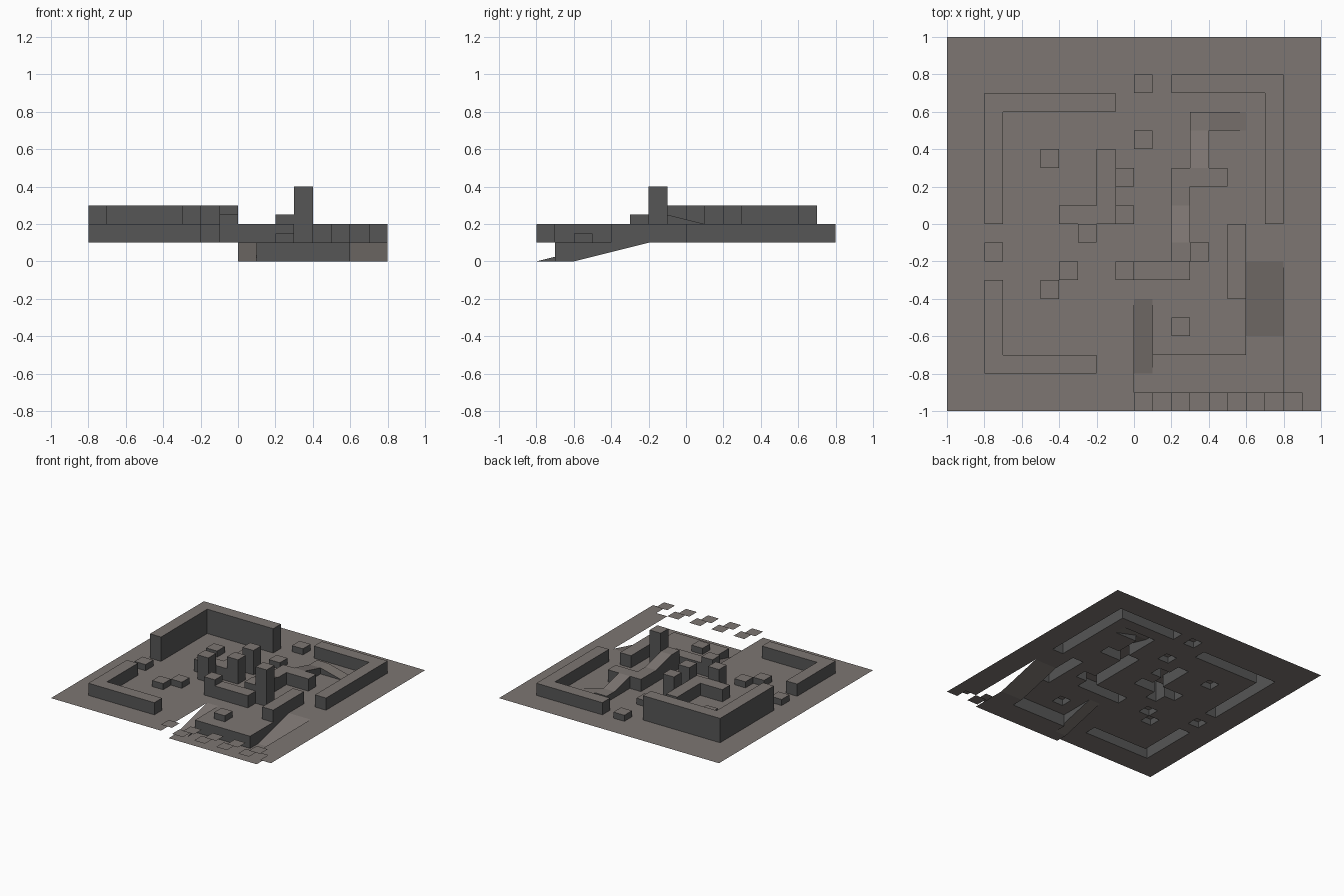
import bpy
from mathutils import Vector

if "Cube" in bpy.data.objects:
    bpy.data.objects.remove(bpy.data.objects["Cube"])


def material(name, rgb):
    m = bpy.data.materials.new(name)
    m.diffuse_color = (*rgb, 1)
    m.use_nodes = True
    m.node_tree.nodes["Principled BSDF"].inputs["Base Color"].default_value = m.diffuse_color
    return m


TOP = material("warm_grey_top", (0.205, 0.181, 0.168))
WALL = material("dark_grey_wall", (0.093, 0.093, 0.093))

# The map is a 20 x 20 grid; positions in tenths, heights in hundredths.
cells = {}


def stamp(part, x0, x1, y0, y1, z):
    """Fill a rectangle of cells; z is a height or a ramp function of (x, y)."""
    f = z if callable(z) else (lambda x, y: z)
    for i in range(x0, x1):
        for j in range(y0, y1):
            cells[i, j] = (part, f)


stamp("ground", -10, 10, -10, 10, 10)

# sunken road with two ramps around a raised ledge
stamp("sunken_road", 0, 8, -9, -2, 0)
stamp("ground", 1, 6, -7, -2, 10)
stamp("ground", 0, 1, -4, -2, 10)
stamp("sunken_road", 0, 1, -8, -4, lambda x, y: (y + 8) * 2.5)
stamp("sunken_road", 6, 8, -6, -2, lambda x, y: (y + 6) * 2.5)

# row of loose front tiles, alternating in height
for i in range(9):
    stamp("front_tiles", i, i + 1, -10, -9, 10 if i % 2 else 15)

# corner walls
stamp("tall_corner_wall", -8, -7, 0, 7, 30)
stamp("tall_corner_wall", -8, -1, 6, 7, 30)
stamp("right_corner_wall", 2, 8, 7, 8, 20)
stamp("right_corner_wall", 7, 8, 0, 8, 20)
stamp("left_corner_wall", -8, -7, -8, -3, 20)
stamp("left_corner_wall", -8, -2, -8, -7, 20)
stamp("side_wall", 5, 6, -4, 0, 20)

# scattered low crates
for x, y in [(0, 7), (0, 4), (-5, 3), (-8, -2), (-4, -3), (-5, -4), (2, -6)]:
    stamp("low_crates", x, x + 1, y, y + 1, 15)

# central wall with three columns
stamp("central_wall", -2, -1, 0, 4, 20)
stamp("central_wall", -4, -2, 0, 1, 20)
for x, y in [(-1, 0), (-1, 2), (-3, -1)]:
    stamp("columns", x, x + 1, y, y + 1, 30)

# front wall, step and tower
stamp("front_wall", 0, 3, -3, -2, 20)
stamp("front_wall", -1, 0, -3, -2, 25)
stamp("tower", 3, 4, -2, -1, 40)

# raised walkway that descends in three ramps
stamp("walkway", 2, 3, -2, -1, 25)
stamp("walkway", 2, 3, -1, 1, lambda x, y: 22.5 - y * 2.5)
stamp("walkway", 2, 3, 1, 3, 20)
stamp("walkway", 3, 5, 2, 3, 20)
stamp("walkway", 3, 4, 3, 5, lambda x, y: 27.5 - y * 2.5)
stamp("walkway", 3, 4, 5, 6, 15)
stamp("walkway", 4, 6, 5, 6, lambda x, y: 25 - x * 2.5)

faces = {}


def add(part, pts, facing, mat):
    """Store a face turned towards the given direction, without doubled points."""
    pts = [p for k, p in enumerate(pts) if p not in pts[:k]]
    if len(pts) < 3:
        return
    a, b, c = (Vector(p) for p in pts[:3])
    if (b - a).cross(c - a).dot(Vector(facing)) < 0:
        pts.reverse()
    faces.setdefault(part, []).append((pts, mat))


def point(f, x, y):
    return (x / 10, y / 10, f(x, y) / 100)


def open_edge(ca, cb):
    """The outer rim of the sunken road and the loose tiles have no walls."""
    names = {cells[ca][0], cells[cb][0]}
    if "front_tiles" in names:
        return True
    outside = [not (0 <= i < 8 and -9 <= j < -2) for i, j in (ca, cb)]
    return "sunken_road" in names and any(outside)


for (i, j), (part, f) in cells.items():
    # cell top
    add(part, [point(f, i, j), point(f, i + 1, j), point(f, i + 1, j + 1),
               point(f, i, j + 1)], (0, 0, 1), 0)
    # walls to the next cell right and behind
    for di, dj in ((1, 0), (0, 1)):
        n = (i + di, j + dj)
        if n not in cells or open_edge((i, j), n):
            continue
        other, g = cells[n]
        p, q = (i + di, j + dj), (i + 1, j + 1)
        diff = f(*p) + f(*q) - g(*p) - g(*q)
        s = 1 if diff > 0 else -1
        add(part if diff > 0 else other,
            [point(f, *p), point(f, *q), point(g, *q), point(g, *p)],
            (di * s, dj * s, 0), 1)

for part, items in faces.items():
    verts, index, polys = [], {}, []
    for pts, _ in items:
        for p in pts:
            if p not in index:
                index[p] = len(verts)
                verts.append(p)
        polys.append([index[p] for p in pts])
    me = bpy.data.meshes.new(part)
    me.from_pydata(verts, [], polys)
    me.materials.append(TOP)
    me.materials.append(WALL)
    for poly, (_, mat) in zip(me.polygons, items):
        poly.material_index = mat
    bpy.context.collection.objects.link(bpy.data.objects.new(part, me))
